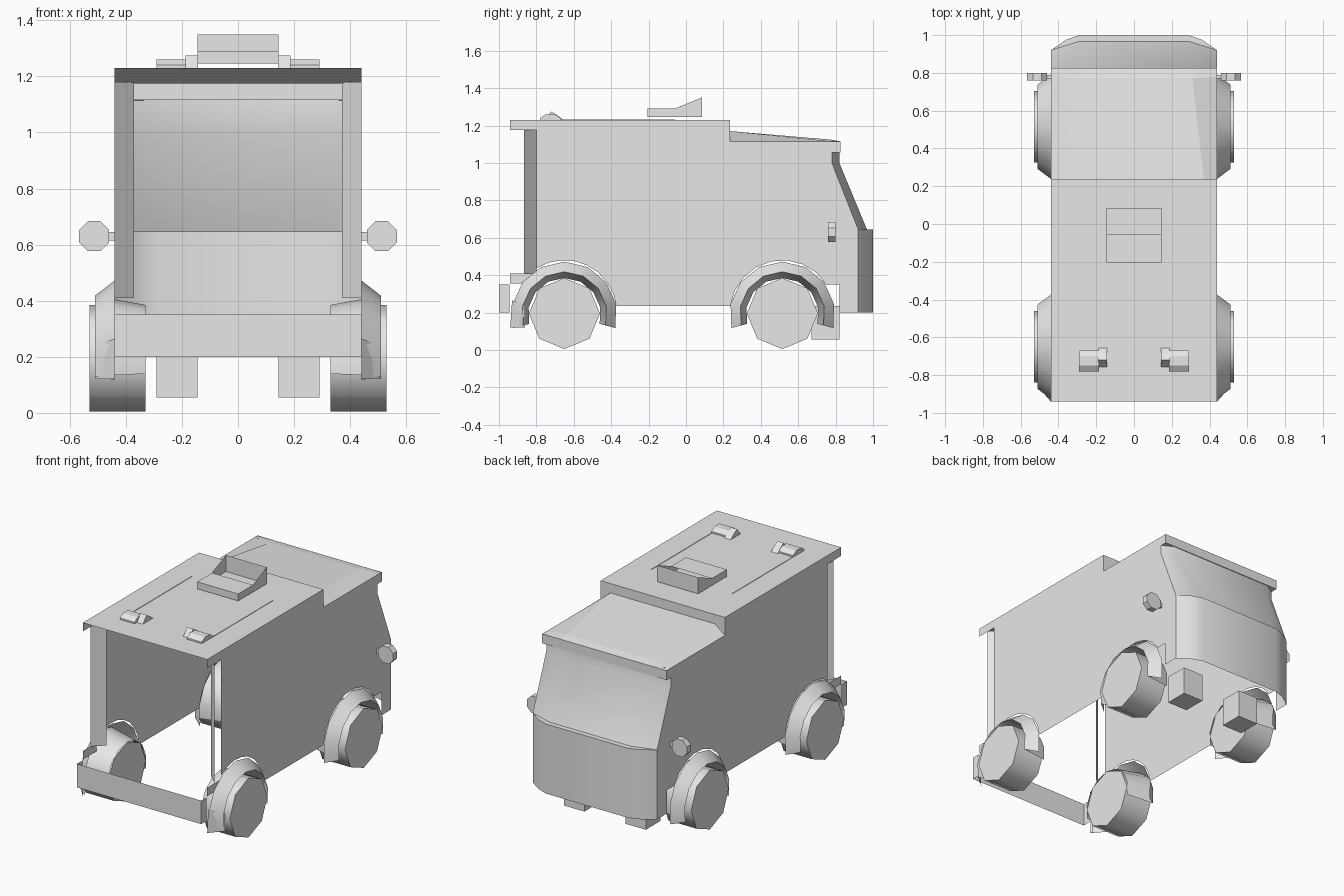
import bpy, bmesh, math

cube = bpy.data.objects.get("Cube")
if cube:
    bpy.data.objects.remove(cube, do_unlink=True)

grey = bpy.data.materials.new("light_grey")
grey.use_nodes = True
grey.diffuse_color = (0.8, 0.8, 0.8, 1)
grey.node_tree.nodes["Principled BSDF"].inputs["Base Color"].default_value = (0.8, 0.8, 0.8, 1)


def finish(name, bm, mirror=False, smooth=None):
    me = bpy.data.meshes.new(name)
    bm.to_mesh(me)
    bm.free()
    ob = bpy.data.objects.new(name, me)
    bpy.context.collection.objects.link(ob)
    me.materials.append(grey)
    if smooth:
        bpy.ops.object.select_all(action='DESELECT')
        ob.select_set(True)
        bpy.context.view_layer.objects.active = ob
        bpy.ops.object.shade_smooth_by_angle(angle=math.radians(smooth))
    if mirror:
        ob.modifiers.new("mirror", 'MIRROR').use_mirror_merge = False
    return ob


def panels(name, polys, mirror=False):
    """Flat sheets, one polygon each."""
    bm = bmesh.new()
    for p in polys:
        bm.faces.new([bm.verts.new(v) for v in p])
    return finish(name, bm, mirror)


def loft(name, rows, mirror=False, smooth=None):
    """Skin between rows of equal length."""
    bm = bmesh.new()
    vs = [[bm.verts.new(p) for p in r] for r in rows]
    for a, b in zip(vs, vs[1:]):
        for i in range(len(a) - 1):
            bm.faces.new((a[i], a[i + 1], b[i + 1], b[i]))
    return finish(name, bm, mirror, smooth)


def prism(name, x0, x1, profile, mirror=False):
    """Closed (y, z) profile extruded along x."""
    bm = bmesh.new()
    f = bm.faces.new([bm.verts.new((x0, y, z)) for y, z in profile])
    ext = bmesh.ops.extrude_face_region(bm, geom=[f])["geom"]
    bmesh.ops.translate(bm, vec=(x1 - x0, 0, 0),
                        verts=[e for e in ext if isinstance(e, bmesh.types.BMVert)])
    bm.faces.ensure_lookup_table()
    bmesh.ops.recalc_face_normals(bm, faces=bm.faces)
    return finish(name, bm, mirror)


def rect(y0, y1, z0, z1):
    return [(y0, z0), (y1, z0), (y1, z1), (y0, z1)]


def side(y0, y1, z0, z1, x=0.44):
    return [(x, y, z) for y, z in rect(y0, y1, z0, z1)]


def arc(cy, cz, r, a0, a1, n=8):
    angles = [math.radians(a0 + (a1 - a0) * i / n) for i in range(n + 1)]
    return [(cy + r * math.cos(a), cz + r * math.sin(a)) for a in angles]


def across(half, z):
    """Full-width row from its -x half."""
    return [(x, y, z) for x, y in half] + [(-x, y, z) for x, y in reversed(half)]


W = 0.44
AXLES = {"front": 0.515, "rear": -0.65}

# Side walls with wheel arches
wall = [(-.80, 1.23), (.235, 1.23), (.235, 1.115), (.78, 1.115), (.78, 1.0),
        (.92, .645), (.92, .2), (.82, .2), (.82, .35)]
wall += arc(AXLES["front"], .2, .28, 32, 173)
wall += arc(AXLES["rear"], .2, .28, 7, 122)
wall += [(-.80, .41)]
panels("side_wall", [[(W, y, z) for y, z in reversed(wall)]], True)

# Cargo roof, front step and open rear frame
panels("cargo_roof", [
    [(-W, -.94, 1.23), (W, -.94, 1.23), (W, .235, 1.23), (-W, .235, 1.23)],
    [(W, .235, 1.115), (-W, .235, 1.115), (-W, .235, 1.23), (W, .235, 1.23)]])
panels("rear_header", [
    [(-W, -.80, 1.175), (W, -.80, 1.175), (W, -.94, 1.23), (-W, -.94, 1.23)]])
panels("rear_frame_ends", [side(-.94, -.80, 1.175, 1.23), side(-.94, -.80, .355, .41)], True)
panels("rear_pillar", [
    [(.37, -.80, .41), (W, -.865, .41), (W, -.865, 1.18), (.37, -.80, 1.18)]], True)

# Rear bumper
loft("rear_bumper", [[(x, y, z) for x, y in ((-W, -.945), (-W, -1), (W, -1), (W, -.945))]
                     for z in (.2, .35)])

# Cab roof, raised in the middle
loft("cab_roof", [
    [(-W, .235, 1.115), (-.37, .235, 1.17), (.37, .235, 1.17), (W, .235, 1.115)],
    [(-W, .78, 1.115), (-.31, .77, 1.125), (.31, .77, 1.125), (W, .78, 1.115)],
    [(-W, .825, 1.112), (-.31, .825, 1.115), (.31, .825, 1.115), (W, .825, 1.112)]])

# Windscreen and the visor band above it
top = [(-W, .78), (-.37, .82)]
loft("windscreen", [across([(-W, .92), (-.29, .967)], .645), across(top, 1.0),
                    across(top, 1.115)], smooth=40)
loft("visor", [[(-.36, .75, z) if k else (x, y, z) for x, y, k in
                ((-W, .75, 0), (-W, .825, 0), (W, .825, 0), (W, .75, 0))]
               for z in (1.055, 1.115)])
panels("visor_underside", [
    [(-W, .75, 1.055), (-W, .825, 1.055), (W, .825, 1.055), (W, .75, 1.055)]])

# Bowed nose panel with a narrow ledge under the windscreen
nose = [(-W, .92), (-.36, .975), (-.29, 1.0)]
ledge = [(-W, .92), (-.36, .945), (-.29, .967)]
loft("nose_panel", [across(nose, z) for z in (.2, .35, .5, .645)], smooth=40)
loft("nose_ledge", [across(nose, .645), across(ledge, .645)])

# Wheels and flared fenders
for end, y in AXLES.items():
    bm = bmesh.new()
    bmesh.ops.create_cone(bm, cap_ends=True, segments=8, radius1=.19, radius2=.19, depth=.2)
    for v in bm.verts:
        a, b, c = v.co
        v.co = (c + .43, y + a, b + .195)
    bmesh.ops.recalc_face_normals(bm, faces=bm.faces)
    finish(end + "_wheel", bm, True, 50)
    loft(end + "_fender", [[(x, py, pz) for py, pz in arc(y, .19, r, -15, 195)]
                           for x, r in ((W, .282), (.51, .228), (.33, .195))], True, 35)
panels("rear_mud_guard", [
    [(W, -.94, .12), (.51, -.86, .12), (.51, -.86, .24), (W, -.93, .265)]], True)

# Steps hanging below the cab
prism("under_step", .145, .29, rect(.67, .82, .055, .235), True)

# Roof scoop: low plate, side cheeks and tall front wall
S = .145
panels("roof_scoop", [
    [(-S, -.205, 1.29), (S, -.205, 1.29), (S, -.055, 1.29), (-S, -.055, 1.29)],
    [(-S, -.205, 1.245), (S, -.205, 1.245), (S, -.205, 1.29), (-S, -.205, 1.29)],
    [(S, .085, 1.245), (-S, .085, 1.245), (-S, .085, 1.35), (S, .085, 1.35)],
    [(-S, -.205, 1.245), (S, -.205, 1.245), (S, .085, 1.245), (-S, .085, 1.245)]])
panels("scoop_cheek", [[(S, y, z) for y, z in (
    (-.205, 1.245), (.085, 1.245), (.085, 1.35), (-.06, 1.29), (-.205, 1.29))]], True)

# Roof brackets and thin rails
prism("roof_bracket", .185, .29, [(-.78, 1.22), (-.67, 1.22), (-.67, 1.24),
                                  (-.70, 1.26), (-.75, 1.26), (-.78, 1.24)], True)
prism("bracket_clip", .143, .187, [(-.77, 1.215), (-.64, 1.215), (-.68, 1.25),
                                   (-.72, 1.275), (-.74, 1.25)], True)
prism("roof_rail", .285, .29, rect(-.68, -.06, 1.228, 1.233), True)

# Side mirrors
bm = bmesh.new()
bmesh.ops.create_cone(bm, cap_ends=True, segments=8, radius1=.058, radius2=.058, depth=.04)
for v in bm.verts:
    a, b, c = v.co
    t = math.radians(22.5)
    v.co = (.513 + a * math.cos(t) - b * math.sin(t), .78 + c,
            .63 + a * math.sin(t) + b * math.cos(t))
bmesh.ops.recalc_face_normals(bm, faces=bm.faces)
finish("mirror_head", bm, True)
prism("mirror_arm", W, .47, rect(.77, .79, .615, .645), True)
